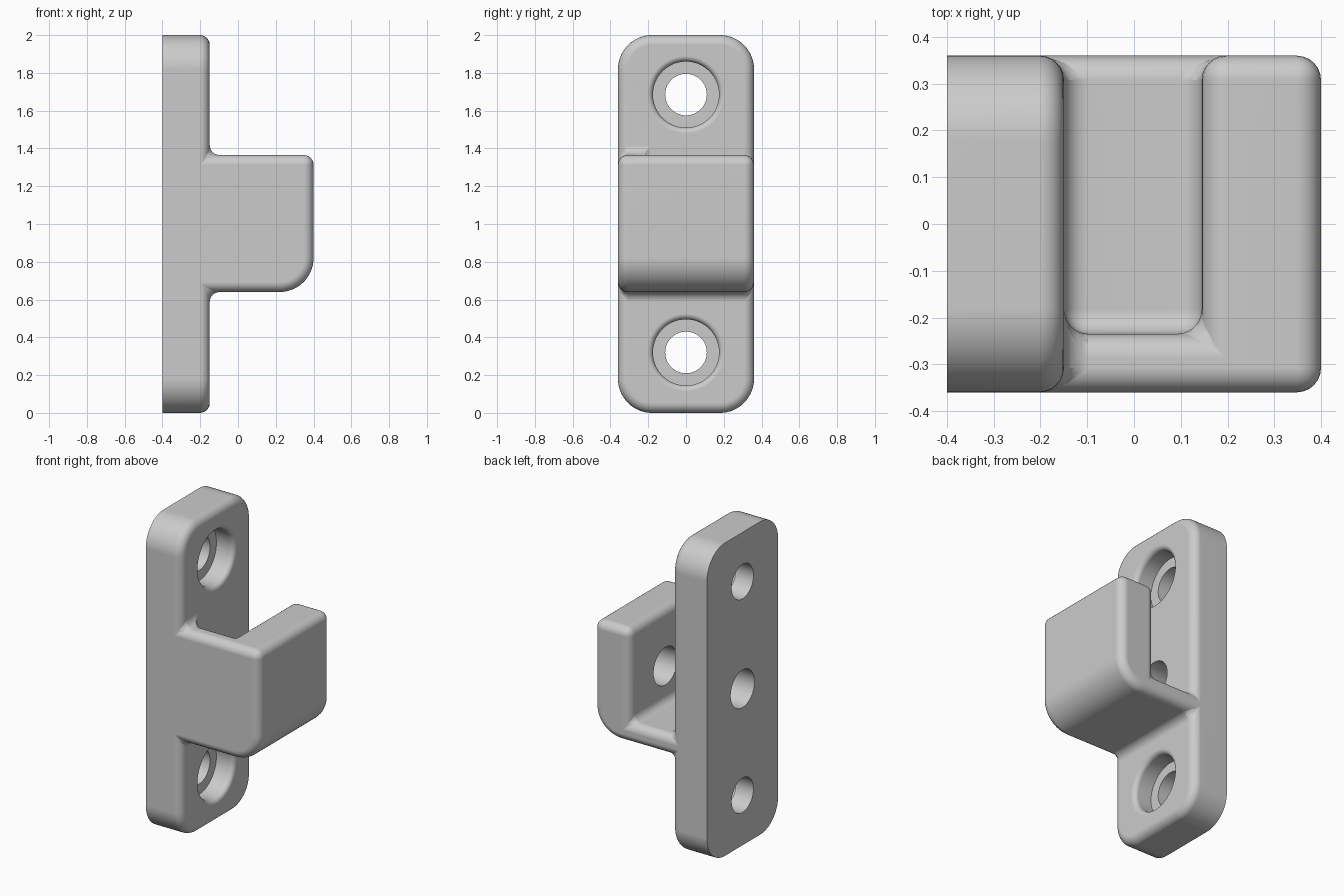
import bpy, bmesh, math

if "Cube" in bpy.data.objects:
    bpy.data.objects.remove(bpy.data.objects["Cube"])

W = 0.36          # half depth of the whole part
FILLET = 0.052    # edge rounding

metal = bpy.data.materials.new("light grey")
metal.diffuse_color = (0.6, 0.6, 0.6, 1)
metal.use_nodes = True
metal.node_tree.nodes["Principled BSDF"].inputs["Base Color"].default_value = metal.diffuse_color


def arc(cx, cy, r, a0, a1, n=14):
    return [(cx + r * math.cos(math.radians(a0 + (a1 - a0) * i / n)),
             cy + r * math.sin(math.radians(a0 + (a1 - a0) * i / n))) for i in range(n + 1)]


def prism(name, points, direction):
    """Extrude a closed outline of 3D points along a direction."""
    bm = bmesh.new()
    face = bm.faces.new([bm.verts.new(p) for p in points])
    moved = bmesh.ops.extrude_face_region(bm, geom=[face])["geom"]
    bmesh.ops.translate(bm, vec=direction,
                        verts=[g for g in moved if isinstance(g, bmesh.types.BMVert)])
    return finish(name, bm)


def finish(name, bm):
    bmesh.ops.recalc_face_normals(bm, faces=bm.faces)
    mesh = bpy.data.meshes.new(name)
    bm.to_mesh(mesh)
    bm.free()
    mesh.materials.append(metal)
    ob = bpy.data.objects.new(name, mesh)
    bpy.context.collection.objects.link(ob)
    return ob


def lathe_x(name, profile, z, n=64):
    """Round cutter along x from (x, radius) pairs, centred on y = 0."""
    bm = bmesh.new()
    rings = [[bm.verts.new((x, r * math.cos(math.tau * i / n), z + r * math.sin(math.tau * i / n)))
              for i in range(n)] for x, r in profile]
    for a, b in zip(rings, rings[1:]):
        for i in range(n):
            j = (i + 1) % n
            bm.faces.new((a[i], a[j], b[j], b[i]))
    bm.faces.new(rings[0])
    bm.faces.new(rings[-1])
    return finish(name, bm)


def combine(ob, cutter, operation):
    bpy.context.view_layer.objects.active = ob
    mod = ob.modifiers.new("cut", 'BOOLEAN')
    mod.operation, mod.solver, mod.object = operation, 'EXACT', cutter
    bpy.ops.object.modifier_apply(modifier=mod.name)
    bpy.data.objects.remove(cutter)


# Side profile: plate with projecting block, lower outer corner well rounded
side = [(-0.4, -0.1), (-0.15, -0.1), (-0.15, 0.64)]
side += arc(0.22, 0.82, 0.18, -90, 0)
side += [(0.4, 1.365), (-0.15, 1.365), (-0.15, 2.1), (-0.4, 2.1)]
body = prism("strike_bracket", [(x, -0.5, z) for x, z in side], (0, 1, 0))

# Rounded plate corners
R = 0.18
outline = []
for cy, cz, a in ((W - R, 2 - R, 0), (R - W, 2 - R, 90), (R - W, R, 180), (W - R, R, 270)):
    outline += arc(cy, cz, R, a, a + 90)
combine(body, prism("corner_cutter", [(-0.6, y, z) for y, z in outline], (1.2, 0, 0)), 'INTERSECT')

# Pocket open at the top and the back
pocket = [(-0.15, -0.235), (0.145, -0.235), (0.145, 0.6), (-0.15, 0.6)]
combine(body, prism("pocket_cutter", [(x, y, 0.765) for x, y in pocket], (0, 0, 0.9)), 'DIFFERENCE')

# Round every sharp edge except those of the flat mounting face
bm = bmesh.new()
bm.from_mesh(body.data)
bmesh.ops.remove_doubles(bm, verts=bm.verts, dist=1e-4)
bmesh.ops.dissolve_limit(bm, angle_limit=math.radians(0.5), verts=bm.verts, edges=bm.edges)
sharp = [e for e in bm.edges if len(e.link_faces) == 2 and e.calc_face_angle() > 0.6
         and max(v.co.x for v in e.verts) > -0.39]
bmesh.ops.bevel(bm, geom=sharp, offset=FILLET, offset_type='OFFSET', segments=6,
                profile=0.5, affect='EDGES', clamp_overlap=True)
bm.to_mesh(body.data)
bm.free()

# Counterbored screw holes with a softened rim
rim = [(-0.15 - 0.03 + 0.03 * math.sin(a), 0.175 + 0.03 * (1 - math.cos(a)))
       for a in (math.pi / 2 * i / 6 for i in range(7))]
screw = [(-0.6, 0.11), (-0.275, 0.11), (-0.275, 0.175)] + rim + [(-0.14, 0.205)]
for z in (0.32, 1.685):
    combine(body, lathe_x("screw_cutter", screw, z), 'DIFFERENCE')

# Centre hole through the plate and blind hole in the outer wall
combine(body, lathe_x("bolt_cutter", [(-0.6, 0.12), (0.3, 0.12)], 1.0), 'DIFFERENCE')

# Smooth shading with flat faces kept flat
bpy.ops.object.select_all(action='DESELECT')
body.select_set(True)
bpy.context.view_layer.objects.active = body
bpy.ops.object.shade_smooth_by_angle(angle=math.radians(30))
mod = body.modifiers.new("flat_faces", 'WEIGHTED_NORMAL')
mod.keep_sharp = True
